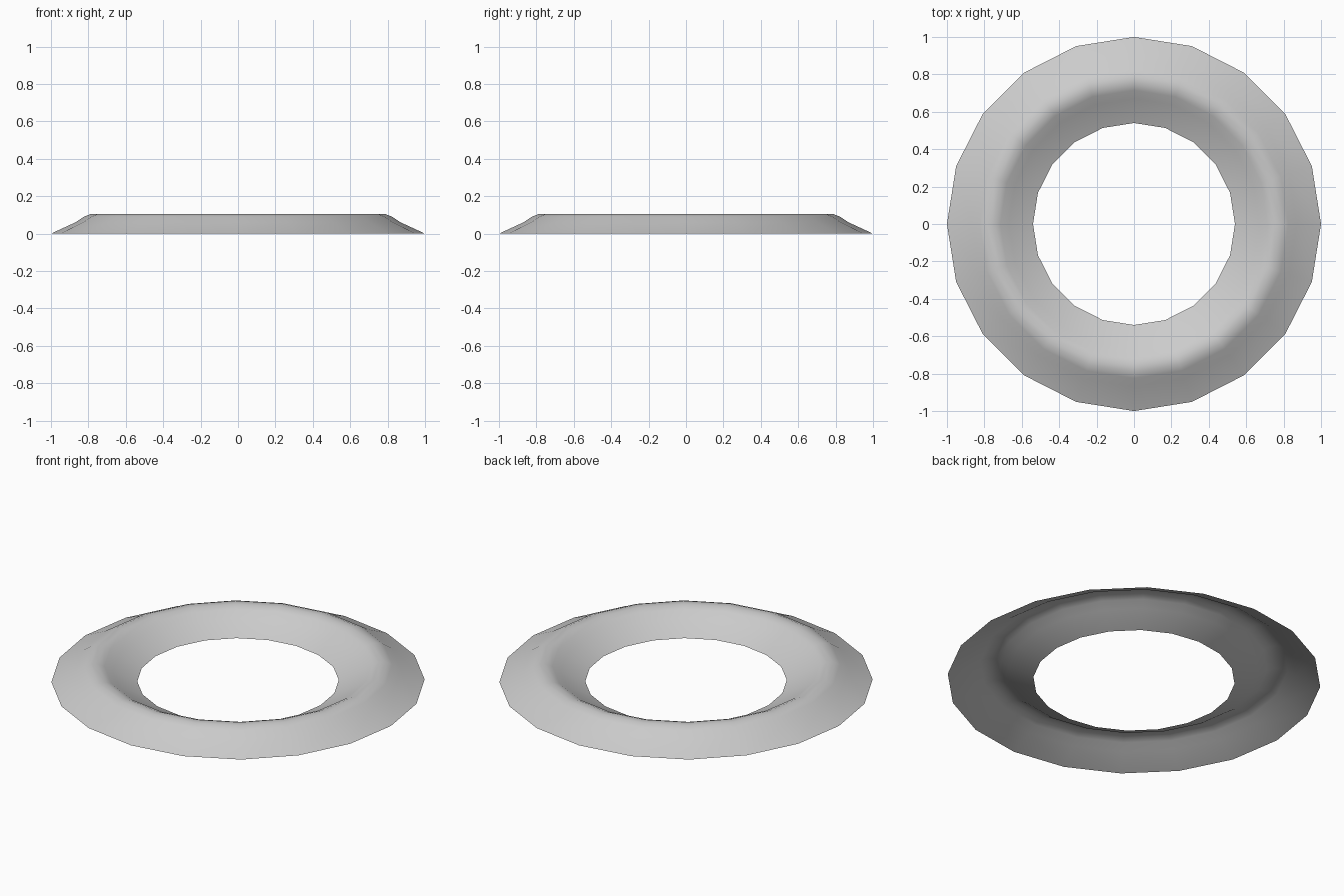
import bpy, bmesh, math

if "Cube" in bpy.data.objects:
    bpy.data.objects.remove(bpy.data.objects["Cube"])

SIDES = 20
# Ridge cross-section (radius, height), outer rim to inner rim; open underneath
PROFILE = [(1.0, 0.0), (0.87, 0.06), (0.825, 0.09), (0.79, 0.104),
           (0.75, 0.104), (0.715, 0.09), (0.67, 0.06), (0.54, 0.0)]

# Raised ring: sweep the profile around z
bm = bmesh.new()
rings = []
for r, z in PROFILE:
    rings.append([bm.verts.new((r * math.cos(2 * math.pi * i / SIDES),
                                r * math.sin(2 * math.pi * i / SIDES), z))
                  for i in range(SIDES)])
for outer, inner in zip(rings, rings[1:]):
    for i in range(SIDES):
        j = (i + 1) % SIDES
        face = bm.faces.new((outer[i], outer[j], inner[j], inner[i]))
        face.smooth = True

mesh = bpy.data.meshes.new("raised_ring")
bm.to_mesh(mesh)
bm.free()
ring = bpy.data.objects.new("raised_ring", mesh)
bpy.context.collection.objects.link(ring)
